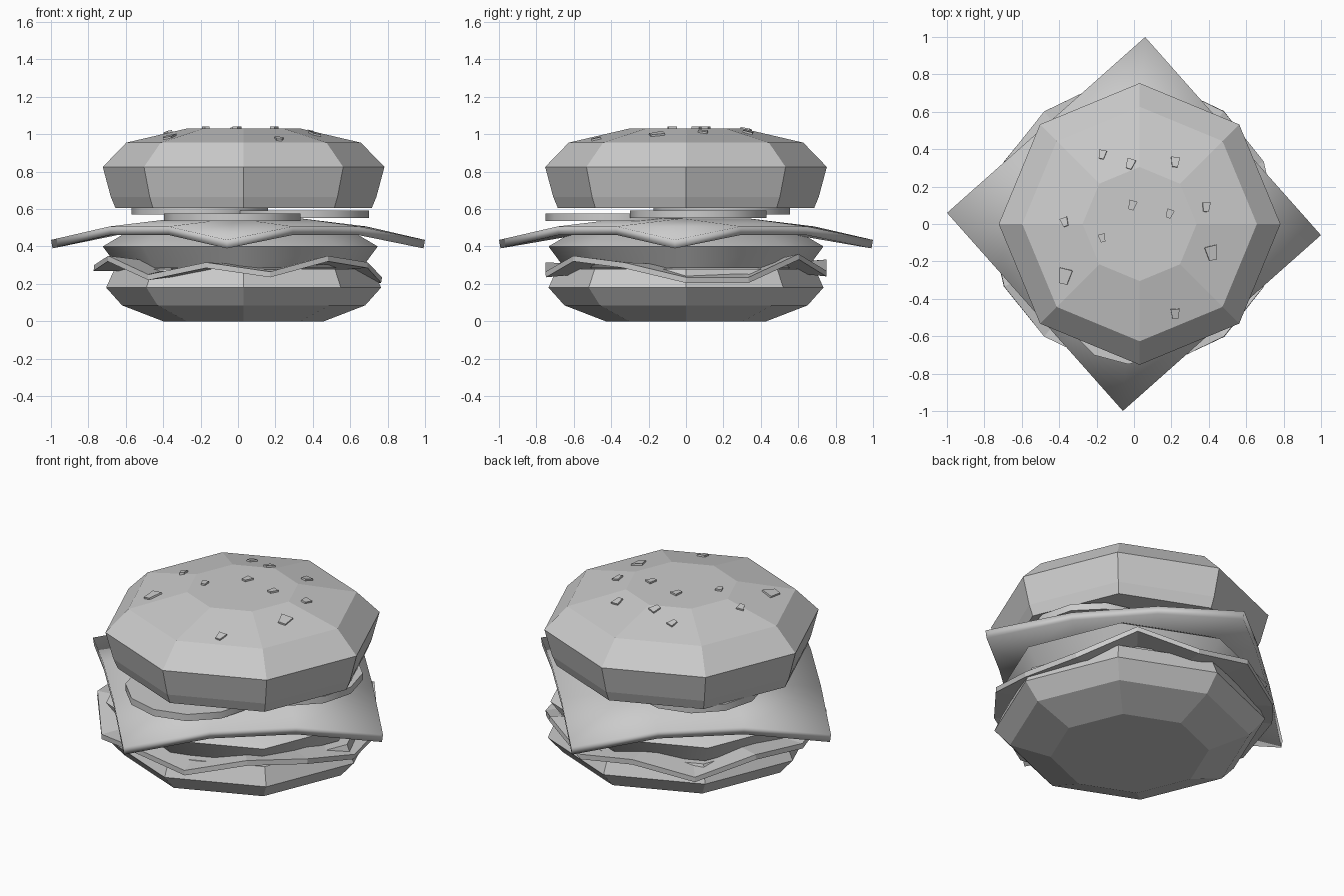
import bpy, bmesh, math, random
from mathutils import Vector, Matrix
from mathutils.bvhtree import BVHTree

random.seed(4)
default = bpy.data.objects.get("Cube")
if default:
    bpy.data.objects.remove(default, do_unlink=True)

GREY = (0.6, 0.6, 0.6, 1.0)
grey = bpy.data.materials.new("plain_grey")
grey.use_nodes = True
grey.diffuse_color = GREY
grey.node_tree.nodes["Principled BSDF"].inputs["Base Color"].default_value = GREY


def finish(bm, name, smooth=None, thickness=0):
    """Turn a bmesh into a named object, optionally thickened and smoothed."""
    bmesh.ops.recalc_face_normals(bm, faces=bm.faces)
    mesh = bpy.data.meshes.new(name)
    bm.to_mesh(mesh)
    bm.free()
    obj = bpy.data.objects.new(name, mesh)
    bpy.context.collection.objects.link(obj)
    mesh.materials.append(grey)
    if thickness:
        mod = obj.modifiers.new("thickness", "SOLIDIFY")
        mod.thickness = thickness
        mod.offset = -1
    if smooth:
        bpy.ops.object.select_all(action="DESELECT")
        obj.select_set(True)
        bpy.context.view_layer.objects.active = obj
        bpy.ops.object.shade_smooth_by_angle(angle=math.radians(smooth))
    return obj


def ring(bm, radius, z, sides, centre=(0, 0)):
    return [bm.verts.new((centre[0] + radius * math.cos(math.tau * i / sides),
                          centre[1] + radius * math.sin(math.tau * i / sides), z))
            for i in range(sides)]


def bridge(bm, low, high):
    n = len(low)
    for i in range(n):
        j = (i + 1) % n
        bm.faces.new((low[i], low[j], high[j], high[i]))


def turned(profile, sides=8, centre=(0.03, 0)):
    """Closed body through rings of (radius, height)."""
    bm = bmesh.new()
    rings = [ring(bm, r, z, sides, centre) for r, z in profile]
    for low, high in zip(rings, rings[1:]):
        bridge(bm, low, high)
    bm.faces.new(rings[0])
    bm.faces.new(rings[-1])
    return bm


# Buns
finish(turned([(0.43, 0), (0.65, 0.085), (0.735, 0.18), (0.69, 0.28)]), "bottom_bun")

top = turned([(0.685, 0.605), (0.71, 0.665), (0.753, 0.825), (0.627, 0.955),
              (0.305, 1.03)])
bmesh.ops.recalc_face_normals(top, faces=top.faces)
surface = BVHTree.FromBMesh(top)
finish(top, "top_bun")

# Patty
finish(turned([(0.65, 0.285), (0.735, 0.4), (0.6, 0.48)], centre=(0.012, 0)),
       "patty", smooth=40)

# Lettuce: wavy rim around a level middle
rim_heights = [0.235, 0.235, 0.36, 0.27, 0.33, 0.25, 0.34,
               0.30, 0.35, 0.25, 0.315, 0.265, 0.35, 0.315]
bm = bmesh.new()
count = len(rim_heights)
inner = ring(bm, 0.45, 0.3, count)
outer = ring(bm, 0.77, 0.3, count)
for vert, z in zip(outer, rim_heights):
    vert.co.z = z
bridge(bm, outer, inner)
bm.faces.new(inner)
bmesh.ops.recalc_face_normals(bm, faces=bm.faces)
if sum(f.normal.z for f in bm.faces) < 0:
    bmesh.ops.reverse_faces(bm, faces=bm.faces)
finish(bm, "lettuce", thickness=0.03)

# Cheese: square sheet whose corners droop
bm = bmesh.new()
bmesh.ops.create_grid(bm, x_segments=3, y_segments=3, size=0.708,
                      matrix=Matrix.Rotation(math.radians(41.6), 4, "Z"))
for vert in bm.verts:
    r = vert.co.length
    vert.co.z = 0.435 if r > 0.9 else 0.507 if r > 0.6 else 0.55
finish(bm, "cheese", smooth=30, thickness=0.046)

# Overlapping round slices
for name, x, y, z in [("front_slice", -0.03, -0.385, 0.535),
                      ("right_slice", 0.335, 0.065, 0.553),
                      ("back_slice", -0.205, 0.19, 0.57)]:
    finish(turned([(0.365, z), (0.365, z + 0.04)], 12, (x, y)), name, smooth=40)

# Seeds: small uneven chips lying on the bun
spots = [(-0.17, 0.37, 0.026), (-0.02, 0.32, 0.03), (0.22, 0.33, 0.03),
         (-0.01, 0.1, 0.028), (0.19, 0.055, 0.026), (0.385, 0.09, 0.028),
         (-0.37, 0.01, 0.026), (-0.17, -0.075, 0.024), (0.415, -0.155, 0.042),
         (-0.37, -0.28, 0.045), (0.22, -0.48, 0.03)]
for i, (x, y, size) in enumerate(spots):
    hit, normal, _, _ = surface.ray_cast(Vector((x, y, 2)), Vector((0, 0, -1)))
    bm = bmesh.new()
    bmesh.ops.create_cube(bm, size=1)
    for vert in bm.verts:
        vert.co.x *= size * (1.6 if vert.co.y > 0 else 1.0)
        vert.co.y *= size * 1.8
        vert.co.z *= 0.02
    tilt = Vector((0, 0, 1)).rotation_difference(normal).to_matrix().to_4x4()
    spin = Matrix.Rotation(random.uniform(-0.4, 0.4), 4, "Z")
    bm.transform(Matrix.Translation(hit) @ tilt @ spin)
    finish(bm, f"seed_{i + 1}")
